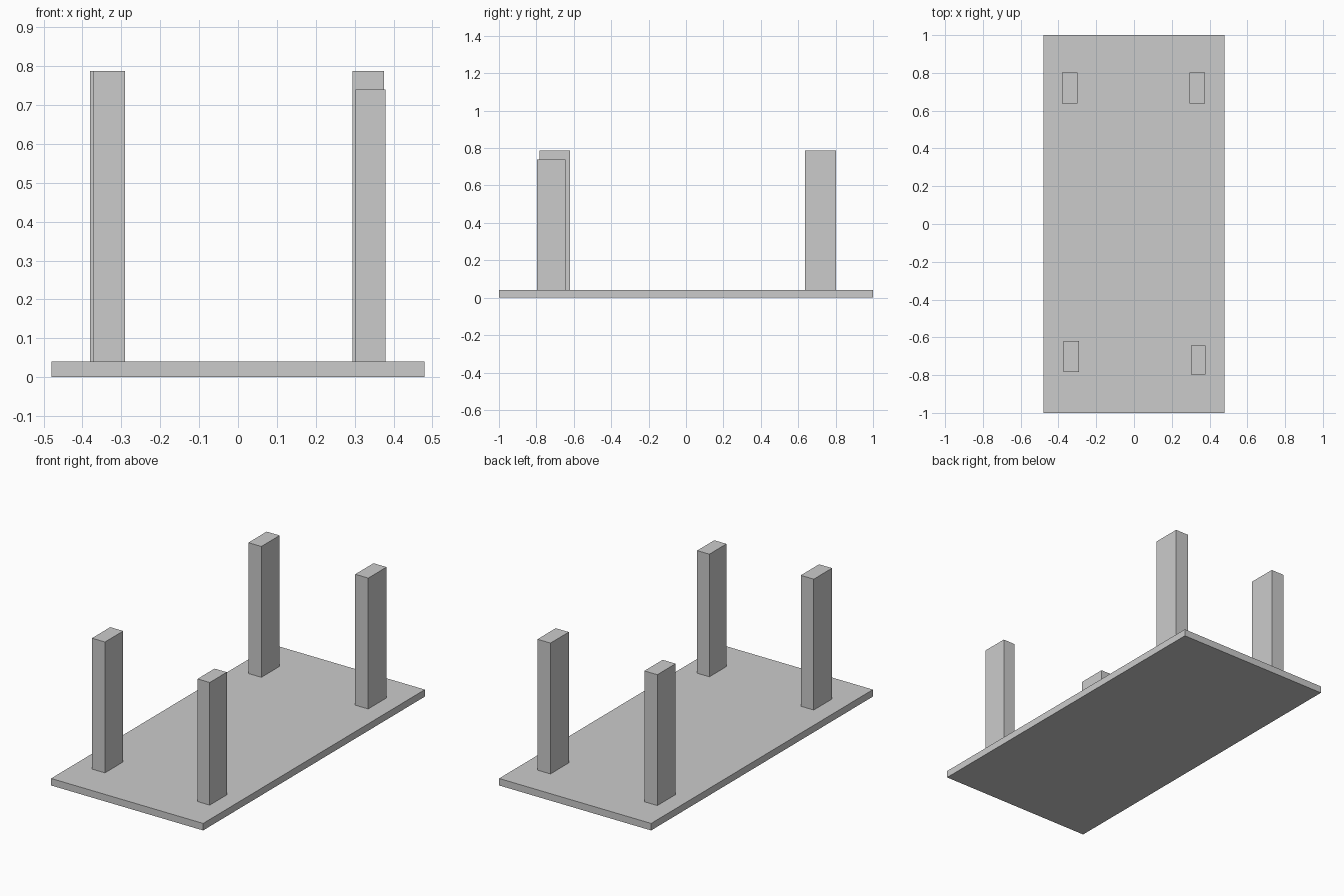
import bpy

cube = bpy.data.objects.get("Cube")
if cube:
    bpy.data.objects.remove(cube, do_unlink=True)


def box(name, center, size, bottom, top):
    """Upright block given its plan centre, plan size and height range."""
    bpy.ops.mesh.primitive_cube_add(
        size=1, location=(center[0], center[1], (bottom + top) / 2))
    obj = bpy.context.object
    obj.name = name
    obj.scale = (size[0], size[1], top - bottom)
    bpy.ops.object.transform_apply(location=False, rotation=False, scale=True)
    return obj


# Table top lying upside down on the ground
THICKNESS = 0.04
box("table_top", (0, 0), (0.96, 2.0), 0, THICKNESS)

# Four legs pointing up; the front left one is slightly smaller
legs = {
    "back_right_leg": ((-0.34, 0.72), (0.082, 0.165), 0.787),
    "back_left_leg": ((0.335, 0.72), (0.082, 0.165), 0.787),
    "front_right_leg": ((-0.332, -0.702), (0.082, 0.165), 0.787),
    "front_left_leg": ((0.341, -0.72), (0.077, 0.154), 0.74),
}
for name, (center, size, top) in legs.items():
    box(name, center, size, THICKNESS, top)
